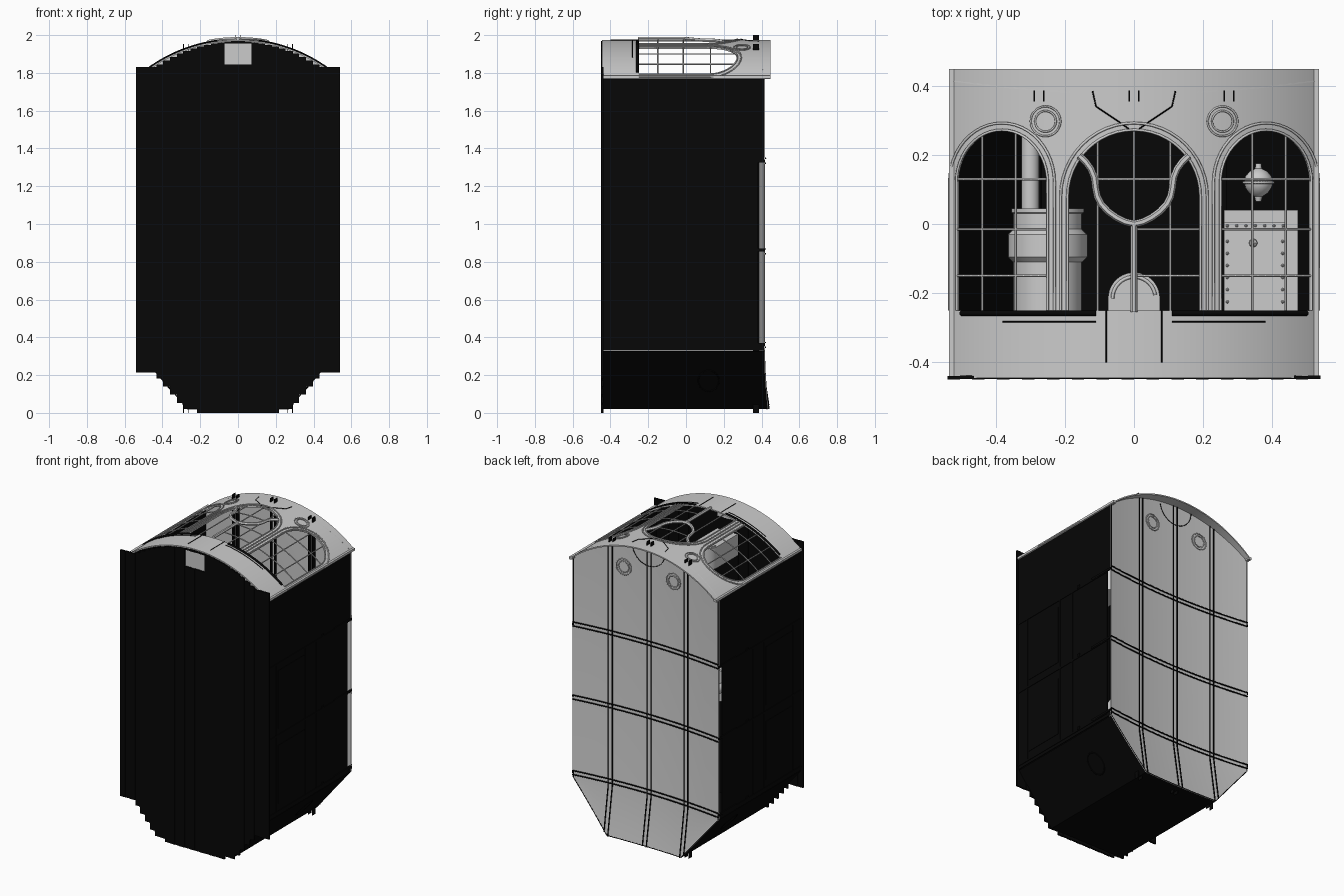
import bpy, bmesh, math
from mathutils import Vector

if "Cube" in bpy.data.objects:
    bpy.data.objects.remove(bpy.data.objects["Cube"])

dark = bpy.data.materials.new("dark")
dark.diffuse_color = (0.002, 0.002, 0.002, 1)
dark.use_nodes = True
dark.node_tree.nodes["Principled BSDF"].inputs["Base Color"].default_value = dark.diffuse_color
R = 0.81


def arc_z(x, off=0.0):          # height of the bowed window wall
    return 1.975 + off - (R - math.sqrt(R * R - x * x))


def roof_y(x, z=1.0):           # saddle-like roof: sags in the middle, lifts at the far end
    return 0.38 + 0.038 * (x / 0.53) ** 2 + 0.05 * max(0, (0.33 - z) / 0.31) * (1 - 0.2 * (x / 0.53) ** 2)


def end_z(x):                   # chamfered far end
    return max(0.02, 0.02 + (abs(x) - 0.27) / 0.26 * 0.31)


def smooth_shade(ob):
    bpy.ops.object.select_all(action='DESELECT')
    ob.select_set(True)
    bpy.context.view_layer.objects.active = ob
    bpy.ops.object.shade_smooth_by_angle()


def finish(name, bm, mat=None, smooth=False, solid=0):
    bmesh.ops.remove_doubles(bm, verts=bm.verts, dist=1e-5)
    bmesh.ops.recalc_face_normals(bm, faces=bm.faces)
    if solid:
        bmesh.ops.solidify(bm, geom=bm.faces[:], thickness=solid)
        bmesh.ops.recalc_face_normals(bm, faces=bm.faces)
    me = bpy.data.meshes.new(name)
    bm.to_mesh(me)
    bm.free()
    ob = bpy.data.objects.new(name, me)
    bpy.context.collection.objects.link(ob)
    if mat:
        me.materials.append(mat)
    if smooth:
        smooth_shade(ob)
    return ob


def boxes(name, items, mat=None):
    # items: (x0, x1, y0, y1, z0, z1)
    bm = bmesh.new()
    for x0, x1, y0, y1, z0, z1 in items:
        for v in bmesh.ops.create_cube(bm, size=1)['verts']:
            v.co = Vector(((x0 + x1) / 2 + v.co.x * (x1 - x0), (y0 + y1) / 2 + v.co.y * (y1 - y0),
                           (z0 + z1) / 2 + v.co.z * (z1 - z0)))
    return finish(name, bm, mat)


def sheet(name, quads, mat=None, solid=0.005):
    bm = bmesh.new()
    for q in quads:
        bm.faces.new([bm.verts.new(p) for p in q])
    return finish(name, bm, mat, True, solid)


def tubes(name, paths, r, mat=None, cyclic=False):
    cu = bpy.data.curves.new(name, 'CURVE')
    cu.dimensions, cu.bevel_depth, cu.bevel_resolution, cu.use_fill_caps = '3D', r, 1, True
    for pts in paths:
        sp = cu.splines.new('POLY')
        sp.points.add(len(pts) - 1)
        for p, c in zip(sp.points, pts):
            p.co = (*c, 1)
        sp.use_cyclic_u = cyclic
    ob = bpy.data.objects.new(name, cu)
    bpy.context.collection.objects.link(ob)
    if mat:
        cu.materials.append(mat)
    bpy.ops.object.select_all(action='DESELECT')
    ob.select_set(True)
    bpy.context.view_layer.objects.active = ob
    bpy.ops.object.convert(target='MESH')
    return bpy.context.object


def lathe(name, prof, cx, cz, n=32):
    # profile (radius, y) turned about a line parallel to y
    bm = bmesh.new()
    rings = [[bm.verts.new((cx + r * math.cos(2 * math.pi * i / n), y, cz + r * math.sin(2 * math.pi * i / n)))
              for i in range(n)] for r, y in prof]
    for a, b in zip(rings, rings[1:]):
        for i in range(n):
            bm.faces.new((a[i], a[(i + 1) % n], b[(i + 1) % n], b[i]))
    bm.faces.new(rings[0])
    bm.faces.new(rings[-1])
    return finish(name, bm, None, True)


def circle(fn, r, n=32, a0=0, a1=2 * math.pi):
    return [fn(r * math.cos(a0 + (a1 - a0) * i / n), r * math.sin(a0 + (a1 - a0) * i / n)) for i in range(n)]


# Bowed window wall with three arched openings: (centre, half width, spring, top)
SILL = -0.25
wins = [(0, 0.19, 0.08, 0.27), (-0.382, 0.13, 0.12, 0.27), (0.382, 0.13, 0.12, 0.27)]


def arch(x, w):
    c, h, s, t = w
    return s + (t - s) * math.sqrt(max(0, 1 - ((x - c) / h) ** 2))


xs = {round(-0.535 + 1.07 * i / 40, 5) for i in range(41)}
for c, h, s, t in wins:
    xs = {x for x in xs if not c - h < x < c + h}
    xs |= {round(c - h * math.cos(math.pi * i / 28), 5) for i in range(29)}
xs = sorted(xs)
quads = []
for a, b in zip(xs, xs[1:]):
    w = next((w for w in wins if abs((a + b) / 2 - w[0]) < w[1]), None)
    aa, ab = (arch(a, w), arch(b, w)) if w else (SILL, SILL)
    spans = [(-0.445, SILL, -0.445, SILL), (aa, 0.27, ab, 0.27), (0.27, 0.448, 0.27, 0.448)]
    for l0, h0, l1, h1 in spans:
        quads.append([(a, l0, arc_z(a)), (b, l1, arc_z(b)), (b, h1, arc_z(b)), (a, h0, arc_z(a))])
sheet("window_wall", quads, None, 0.008)

# Window frames and glazing bars following the bow
frames, bars = [], []
for w in wins:
    c, h, s, t = w
    for g in (0.002, 0.022):
        k = h + g
        top = circle(lambda u, v: (c + u, s + v * (t + g - s) / k), k, 24, math.pi, 0) + [(c + k, s)]
        pts = [(c - k, SILL)] + top + [(c + k, SILL)]
        frames.append([(x, y, arc_z(x, 0.003)) for x, y in pts if abs(x) < 0.536])
    for x in ([-0.105, 0, 0.105] if c == 0 else [c - 0.057, c + 0.04] if c < 0 else [c - 0.04, c + 0.057]):
        bars.append([(x, SILL, arc_z(x)), (x, arch(x, w), arc_z(x))])
    for y in (0.13, -0.015, -0.15):
        q = h if y < s else h * math.sqrt(1 - ((y - s) / (t - s)) ** 2)
        q = 0.108 if c == 0 and y > 0.1 else q
        x0 = 0 if c == 0 and y < 0.1 else -q
        bars.append([(c + x0 + (q - x0) * f / 12, y, arc_z(c + x0 + (q - x0) * f / 12)) for f in range(13)])
tubes("window_frames", frames, 0.004)
tubes("glazing_bars", bars, 0.0035)

# Forked strut across the middle window
half = [(0, 0.0), (0.025, 0.006), (0.05, 0.018), (0.075, 0.036), (0.095, 0.058), (0.106, 0.08), (0.111, 0.105),
        (0.115, 0.135), (0.125, 0.16), (0.14, 0.18), (0.158, 0.197)]
smooth_shade(tubes("forked_strut", [[(s * x, y, arc_z(x, 0.006)) for x, y in half] for s in (-1, 1)]
                   + [[(0, -0.255, 1.981), (0, 0, 1.981)]], 0.01))

# Sills, seams, rims and edge trims of the window wall
tubes("window_sills", [[(s * (0.11 + 0.39 * i / 10), -0.258, arc_z(0.11 + 0.39 * i / 10, 0.001)) for i in range(11)]
                       for s in (-1, 1)], 0.008, dark)
tubes("lower_seams", [[(s * (0.11 + 0.27 * i / 8), -0.283, arc_z(0.11 + 0.27 * i / 8, 0.003)) for i in range(9)]
                      for s in (-1, 1)] + [[(s * 0.08, -0.40, arc_z(0.08, 0.003)), (s * 0.08, -0.25, arc_z(0.08, 0.003))]
                                           for s in (-1, 1)], 0.002, dark)
tubes("brow_seams", [[(s * x, y, arc_z(x, 0.003)) for x, y in
                      [(0.015, 0.275), (0.05, 0.30), (0.11, 0.34), (0.12, 0.385)]] for s in (-1, 1)], 0.002, dark)
tubes("porthole_rims", [circle(lambda u, v: (s * 0.256 + u, 0.297 + v, arc_z(s * 0.256 + u, 0.003)), r)
                        for s in (-1, 1) for r in (0.043, 0.03)], 0.003, None, True)
boxes("edge_trims", [(s * 0.525 - 0.01, s * 0.525 + 0.01, -0.445, 0.448, 1.77, 1.785) for s in (-1, 1)])

# Floor planks, stepped at both ends, with a notch in the middle
planks = []
for i in range(30):
    a = -0.54 + i * 0.036
    near, far = sorted((abs(a), abs(a + 0.036)))
    z0 = 0.0 if near < 0.2 else min(0.215, end_z(near + 0.01))
    z1 = 1.83 if near > 0.44 else max(1.83, arc_z(far, -0.006))
    y = -0.45 + 0.002 * (i % 2)
    for lo, hi in ([(z0, 1.845), (1.955, z1)] if far < 0.08 else [(z0, z1)]):
        planks.append((a, a + 0.036, y, y + 0.01, lo, hi))
boxes("floor_planks", planks, dark)
boxes("notch_plate", [(-0.075, 0.075, -0.438, -0.432, 1.84, 1.96)])

# Side walls with a slot beneath the eaves, and the chamfered far end
walls = []
for s in (-1, 1):
    x0, x1 = sorted((s * 0.522, s * 0.528))
    walls += [(x0, x1, -0.445, 0.38, 0.33, 1.775), (x0, x1, 0.38, 0.418, 1.33, 1.775), (x0, x1, 0.38, 0.418, 0.33, 0.37)]
boxes("side_walls", walls, dark)
ex = [-0.525, -0.45, -0.36, -0.27, -0.18, -0.09, 0, 0.09, 0.18, 0.27, 0.36, 0.45, 0.525]
sheet("end_walls", [[(a, -0.445, end_z(a)), (b, -0.445, end_z(b)), (b, roof_y(b, end_z(b)), end_z(b)),
                     (a, roof_y(a, end_z(a)), end_z(a))] for a, b in zip(ex, ex[1:])], dark)

# Door panels, battens and truss flanges on the sides
trim = []
for s in (-1, 1):
    def side(y0, y1, z0, z1, d=0.004):
        x0, x1 = sorted((s * 0.526, s * (0.528 + d)))
        trim.append((x0, x1, y0, y1, z0, z1))
    for y in (-0.36, -0.06, 0.055):
        side(y, y + 0.01, 0.36, 1.33)
    for z in (0.355, 0.855, 1.325):
        side(-0.44, 0.38, z - 0.006, z + 0.006)
        side(0.24, 0.418, z, z + 0.014, 0.006)
        side(0.11, 0.13, z, z + 0.02, 0.006)
    for z in (0.41, 0.90):
        side(-0.34, -0.07, z, z + 0.38, 0.003)
boxes("side_trim", trim, dark)
tubes("end_hatch_rims", [circle(lambda u, v: (s * (0.27 + 0.26 * (v + 0.15) / 0.31), 0.12 + u, 0.17 + v), 0.055)
                         for s in (-1, 1)], 0.004, dark, True)

# Saddle roof sheet, in rows from the far end to the window wall
rx = sorted({round(-0.53 + 1.06 * i / 40, 4) for i in range(41)} | {-0.27, 0.27})


def roof_row(x, k):
    z = (end_z(x), max(0.33, end_z(x) + 0.0002), arc_z(x))[k]
    return (x, roof_y(x, z), z)


sheet("roof", [[roof_row(a, k), roof_row(b, k), roof_row(b, k + 1), roof_row(a, k + 1)]
               for a, b in zip(rx, rx[1:]) for k in (0, 1)])

# Roof beams made of paired webs, and paired straps over the roof
boxes("roof_beams", [(x + d - 0.002, x + d + 0.002, 0.355, 0.386, 0.0, arc_z(x, 0.025))
                     for x in (-0.275, 0, 0.275) for d in (-0.014, 0.014)], dark)
straps = [[(x, roof_y(x, z) + 0.003, z) for z in (end_z(x), 0.33, arc_z(x, -0.005))]
          for c in (-0.275, 0, 0.275) for x in (c - 0.014, c + 0.014)]
straps += [[(x, roof_y(x) + 0.003, z + d) for x in rx] for z in (0.36, 0.855, 1.335) for d in (-0.013, 0.013)]
tubes("roof_straps", straps, 0.004, dark)
tubes("roof_port_rims", [circle(lambda u, v: (s * 0.18 + u, roof_y(s * 0.18 + u) + 0.003, 1.79 + v), r)
                         for s in (-1, 1) for r in (0.052, 0.036)], 0.003, None, True)
tubes("roof_arch_seam", [circle(lambda u, v: (u, roof_y(u) + 0.003, 1.96 + v), 0.12, 20, math.pi, 2 * math.pi)], 0.002, dark)

# Arched console behind the middle window
bm = bmesh.new()
prof = [(-0.075, -0.43)] + circle(lambda u, v: (u, -0.215 + v), 0.075, 20, math.pi, 0) + [(0.075, -0.215), (0.075, -0.43)]
f = bm.faces.new([bm.verts.new((x, y, 1.62)) for x, y in prof])
ext = bmesh.ops.extrude_face_region(bm, geom=[f])['geom']
bmesh.ops.translate(bm, vec=(0, 0, 0.14), verts=[v for v in ext if isinstance(v, bmesh.types.BMVert)])
finish("console", bm, None, True)
tubes("console_rim", [circle(lambda u, v: (u, -0.215 + v, 1.762), 0.062, 20, math.pi, 0)], 0.005)

# Boiler with its flue pipe
lathe("boiler", [(0.1, -0.43), (0.1, -0.11), (0.115, -0.095), (0.115, -0.03), (0.1, -0.015),
                 (0.1, 0.03), (0.105, 0.033), (0.105, 0.045)], -0.25, 1.0)
lathe("flue_pipe", [(0.026, 0.04), (0.026, 0.39)], -0.3, 1.0, 20)

# Riveted cabinet and hanging lamp
boxes("cabinet", [(0.26, 0.475, -0.43, 0.04, 0.85, 1.25), (0.26, 0.44, -0.43, 0.005, 1.25, 1.27)])
bm = bmesh.new()
spots = [(x, -0.26 + 0.035 * i) for x in (0.27, 0.43) for i in range(8)] + [(0.27 + 0.027 * i, -0.005) for i in range(7)]
for x, y, r in [(x, y, 0.005) for x, y in spots] + [(0.345, -0.055, 0.014)]:
    for v in bmesh.ops.create_icosphere(bm, subdivisions=1, radius=r)['verts']:
        v.co += Vector((x, y, 1.272))
finish("cabinet_rivets", bm)
lathe("lamp", [(0.008, 0.065), (0.012, 0.08), (0.028, 0.09), (0.038, 0.105), (0.042, 0.12), (0.038, 0.138),
               (0.026, 0.152), (0.01, 0.16), (0.008, 0.175)], 0.36, 1.2, 20)
tubes("lamp_ring", [circle(lambda u, v: (0.36 + u, 0.12, 1.2 + v), 0.043)], 0.004, None, True)
